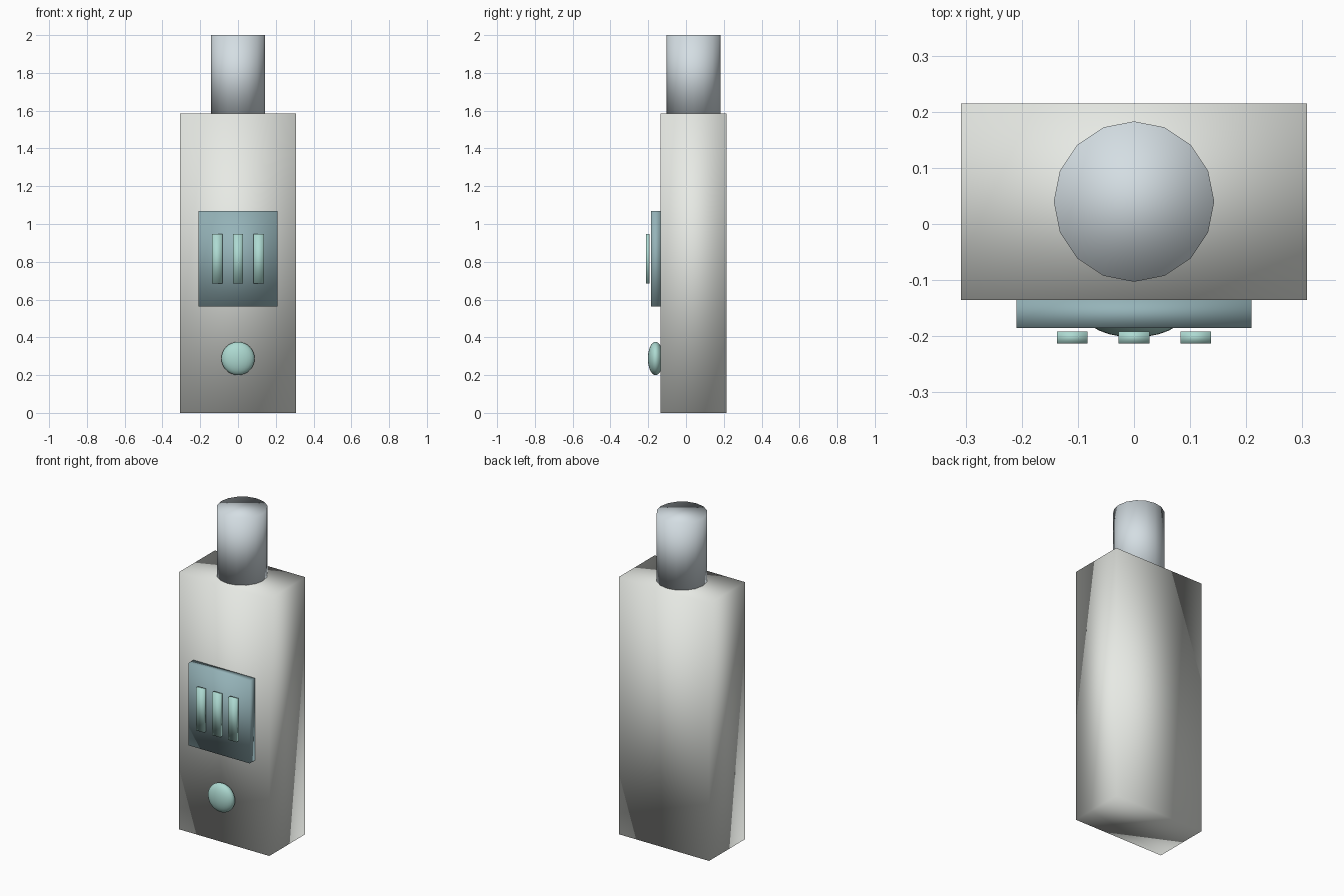
import bpy

if "Cube" in bpy.data.objects:
    bpy.data.objects.remove(bpy.data.objects["Cube"])


def material(name, rgb):
    mat = bpy.data.materials.new(name)
    mat.diffuse_color = (*rgb, 1.0)
    mat.use_nodes = True
    mat.node_tree.nodes["Principled BSDF"].inputs["Base Color"].default_value = mat.diffuse_color
    return mat


def finish(name, mat):
    obj = bpy.context.object
    obj.name = name
    bpy.ops.object.transform_apply(location=False, rotation=False, scale=True)
    bpy.ops.object.shade_smooth()
    obj.data.materials.append(mat)
    return obj


def box(name, low, high, mat):
    centre = [(a + b) / 2 for a, b in zip(low, high)]
    bpy.ops.mesh.primitive_cube_add(size=1, location=centre)
    bpy.context.object.scale = [b - a for a, b in zip(low, high)]
    return finish(name, mat)


shell = material("shell", (0.80, 0.82, 0.78))
steel = material("steel", (0.66, 0.73, 0.77))
dark_teal = material("dark_teal", (0.30, 0.45, 0.48))
mint = material("mint", (0.42, 0.70, 0.64))

# Main body slab
box("body", (-0.308, -0.135, 0), (0.308, 0.215, 1.585), shell)

# Mouthpiece: 16-sided tube on top
bpy.ops.mesh.primitive_cylinder_add(vertices=16, radius=0.143, depth=0.42,
                                    location=(0, 0.04, 1.79))
finish("mouthpiece", steel)

# Screen panel on the front
box("screen", (-0.209, -0.185, 0.563), (0.209, -0.135, 1.07), dark_teal)

# Three indicator bars just in front of the screen
for i in (-1, 0, 1):
    x = i * 0.11
    box(f"indicator_bar_{i + 2}", (x - 0.0275, -0.213, 0.685),
        (x + 0.0275, -0.192, 0.948), mint)

# Flattened round button
bpy.ops.mesh.primitive_uv_sphere_add(segments=24, ring_count=16, radius=1,
                                     location=(0, -0.161, 0.288))
bpy.context.object.scale = (0.088, 0.041, 0.088)
finish("button", mint)
